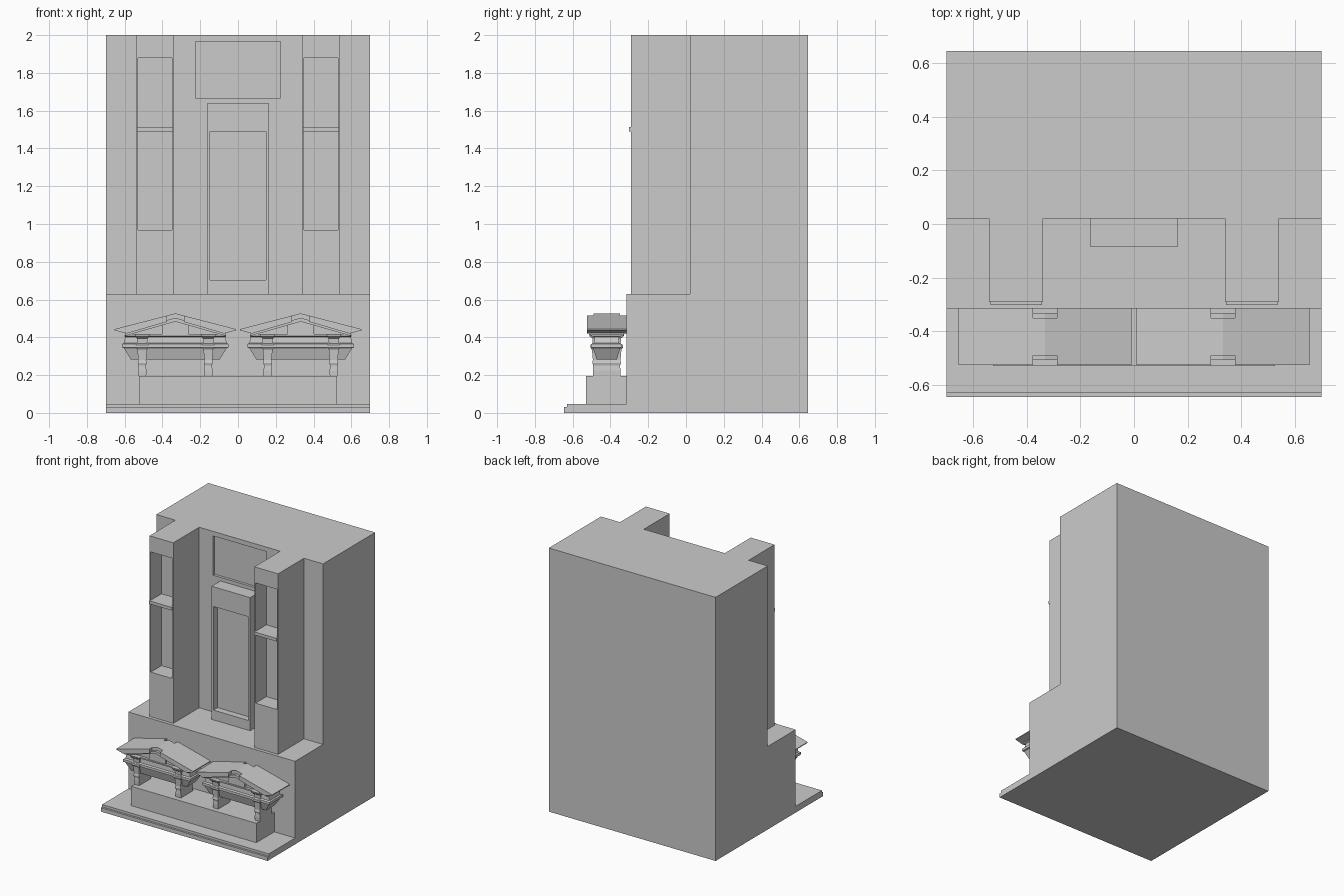
import bpy, bmesh

if "Cube" in bpy.data.objects:
    bpy.data.objects.remove(bpy.data.objects["Cube"])


def loft(name, rings):
    """Skin a list of equal-length point rings and cap both ends."""
    bm = bmesh.new()
    vs = [[bm.verts.new(p) for p in r] for r in rings]
    n = len(rings[0])
    for a, b in zip(vs, vs[1:]):
        for i in range(n):
            j = (i + 1) % n
            bm.faces.new((a[i], a[j], b[j], b[i]))
    bm.faces.new(vs[0][::-1])
    bm.faces.new(vs[-1])
    bmesh.ops.recalc_face_normals(bm, faces=bm.faces)
    me = bpy.data.meshes.new(name)
    bm.to_mesh(me)
    bm.free()
    ob = bpy.data.objects.new(name, me)
    bpy.context.collection.objects.link(ob)
    return ob


def rect_xz(x0, x1, z0, z1, y):
    return [(x0, y, z0), (x1, y, z0), (x1, y, z1), (x0, y, z1)]


def rect_xy(cx, cy, hx, hy, z):
    return [(cx - hx, cy - hy, z), (cx + hx, cy - hy, z),
            (cx + hx, cy + hy, z), (cx - hx, cy + hy, z)]


def rect_yz(x, y0, y1, z0, z1):
    return [(x, y0, z0), (x, y1, z0), (x, y1, z1), (x, y0, z1)]


def box(name, x0, x1, y0, y1, z0, z1):
    return loft(name, [rect_xz(x0, x1, z0, z1, y1), rect_xz(x0, x1, z0, z1, y0)])


def recessed(name, outer, inner, back, front, depth):
    """Box whose front face has a rectangular recess."""
    return loft(name, [rect_xz(*outer, back), rect_xz(*outer, front),
                       rect_xz(*inner, front), rect_xz(*inner, front + depth)])


# Main masses
recessed("rear_body", (-0.7, 0.7, 0, 2), (-0.225, 0.225, 1.667, 1.965), 0.645, 0.02, 0.02)
box("lower_block", -0.7, 0.7, -0.315, 0.02, 0, 0.63)
box("base_slab", -0.7, 0.7, -0.645, -0.315, 0, 0.03)
box("base_step", -0.7, 0.7, -0.63, -0.315, 0.03, 0.048)
box("bench", -0.525, 0.525, -0.53, -0.315, 0.048, 0.195)

# Central doorway panel
recessed("door_panel", (-0.162, 0.162, 0.63, 1.64), (-0.147, 0.147, 0.704, 1.49),
         0.02, -0.085, 0.05)

CY = -0.42  # depth centre of the small shrines

# (height, half width, half depth) of pier and of hanging trough
pier = [(0.195, 0.021, 0.072), (0.225, 0.022, 0.073), (0.25, 0.019, 0.071),
        (0.265, 0.024, 0.076), (0.28, 0.021, 0.073), (0.335, 0.026, 0.078),
        (0.345, 0.034, 0.086), (0.36, 0.034, 0.086), (0.368, 0.026, 0.074),
        (0.395, 0.028, 0.076), (0.405, 0.036, 0.09), (0.418, 0.039, 0.094)]
trough = [(0.282, 0.235, 0.053), (0.343, 0.272, 0.072), (0.346, 0.282, 0.08),
          (0.365, 0.282, 0.08), (0.37, 0.272, 0.066), (0.402, 0.265, 0.064),
          (0.408, 0.27, 0.08), (0.418, 0.262, 0.08)]
# (x, front y, rear y, underside z, top z) of the gabled roof
roof = [(-0.322, -0.525, -0.315, 0.437, 0.443), (-0.258, -0.525, -0.315, 0.42, 0.46),
        (-0.045, -0.525, -0.315, 0.482, 0.515), (-0.045, -0.49, -0.35, 0.482, 0.515)]
roof_half = roof + [(0, -0.49, -0.35, 0.493, 0.527)]
roof_full = roof_half + [(-r[0],) + r[1:] for r in reversed(roof)]

for side, sx in (("left", -1), ("right", 1)):
    # Tall pier with a niche and shelf
    x0, x1 = sorted((sx * 0.34, sx * 0.54))
    recessed(side + "_niche_pier", (x0, x1, 0.63, 2), (x0 + 0.01, x1 - 0.01, 0.968, 1.88),
             0.02, -0.29, 0.13)
    box(side + "_niche_shelf", x0 + 0.004, x1 - 0.004, -0.302, -0.16, 1.49, 1.513)

    # Small gabled shrine
    cx = sx * 0.332
    for k, dx in (("outer", sx * 0.175), ("inner", -sx * 0.175)):
        loft(f"{side}_shrine_{k}_column",
             [rect_xy(cx + dx, CY, hx, hy, z) for z, hx, hy in pier])
    loft(side + "_shrine_trough", [rect_xy(cx, CY, hx, hy, z) for z, hx, hy in trough])
    loft(side + "_shrine_roof",
         [rect_yz(cx + x, *r) for x, *r in roof_full])
    # Raking moulding below the roof
    loft(side + "_shrine_cornice",
         [rect_yz(cx + x, CY - 0.088, CY + 0.088, z, z + 0.02)
          for x, z in ((-0.265, 0.408), (0, 0.483), (0.265, 0.408))])
    # Triangular gable wall and its middle block
    loft(side + "_shrine_gable",
         [[(cx - 0.25, y, 0.412), (cx + 0.25, y, 0.412), (cx, y, 0.49)]
          for y in (CY + 0.06, CY - 0.06)])
    loft(side + "_shrine_gable_block",
         [[(cx - 0.07, y, 0.41), (cx + 0.07, y, 0.41), (cx + 0.07, y, 0.472),
           (cx, y, 0.492), (cx - 0.07, y, 0.472)]
          for y in (CY + 0.075, CY - 0.075)])
